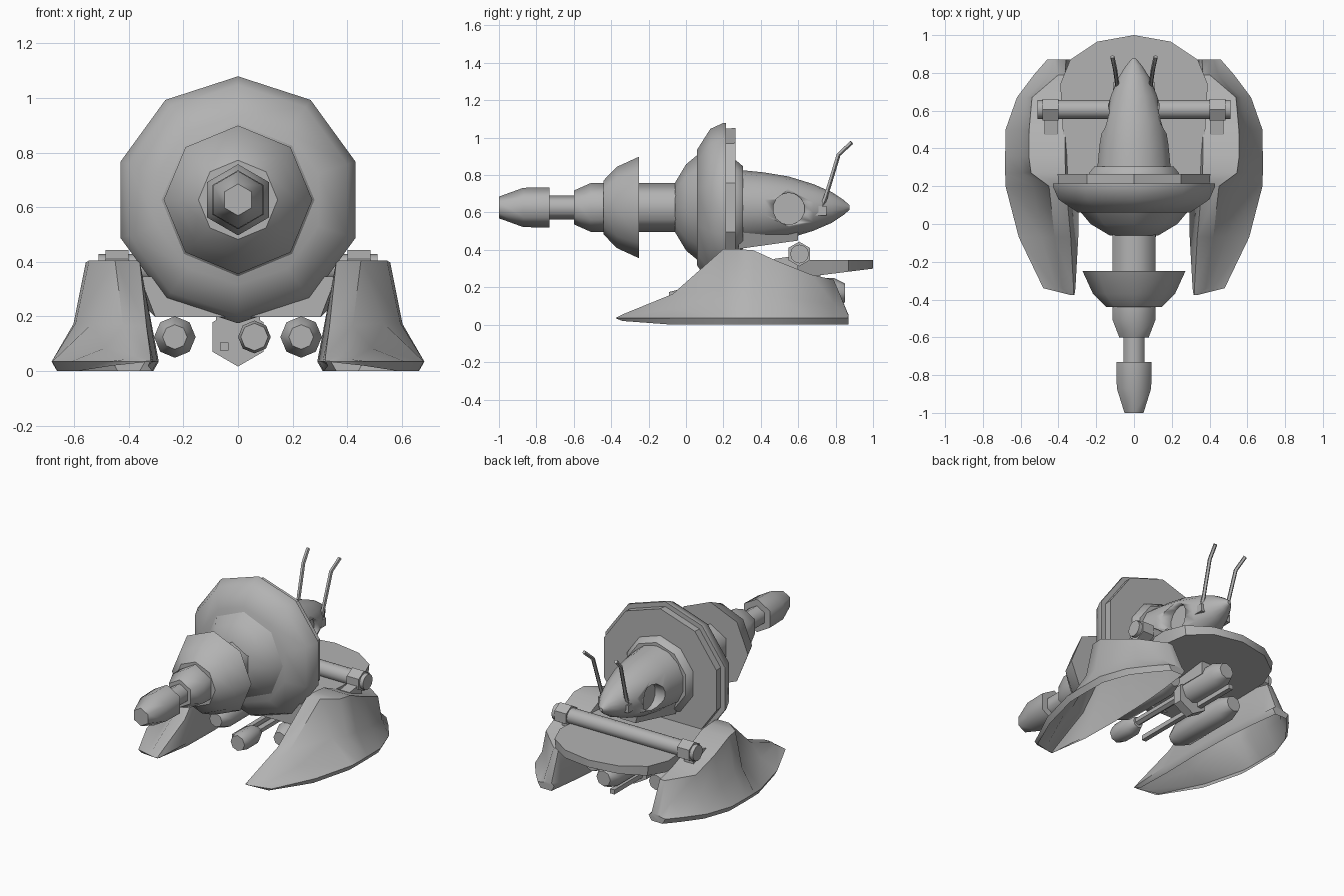
import bpy, bmesh, math
from mathutils import Vector

cube = bpy.data.objects.get("Cube")
if cube:
    bpy.data.objects.remove(cube, do_unlink=True)

grey = bpy.data.materials.new("hull_grey")
grey.use_nodes = True
GREY = (0.45, 0.45, 0.45, 1)
grey.diffuse_color = GREY
grey.node_tree.nodes["Principled BSDF"].inputs["Base Color"].default_value = GREY
AXIS_Z = 0.627


def loft(name, rings, angle=30, hollow=False):
    """Skin equal-length point rings and cap both ends; hollow leaves the last side open."""
    bm = bmesh.new()
    loops = [[bm.verts.new(p) for p in ring] for ring in rings]
    n = len(loops[0])
    for a, b in zip(loops, loops[1:]):
        for i in range(n - 1 if hollow else n):
            j = (i + 1) % n
            bm.faces.new((a[i], a[j], b[j], b[i]))
    bm.faces.new(loops[0])
    bm.faces.new(loops[-1])
    bmesh.ops.recalc_face_normals(bm, faces=bm.faces)
    mesh = bpy.data.meshes.new(name)
    bm.to_mesh(mesh)
    bm.free()
    mesh.materials.append(grey)
    ob = bpy.data.objects.new(name, mesh)
    bpy.context.collection.objects.link(ob)
    bpy.ops.object.select_all(action='DESELECT')
    bpy.context.view_layer.objects.active = ob
    ob.select_set(True)
    bpy.ops.object.shade_smooth_by_angle(angle=math.radians(angle))
    return ob


def lathe(name, profile, sides, x=0, z=AXIS_Z, angle=30):
    """Revolve (y, radius) pairs about a line along y."""
    return loft(name, [[(x + r * math.sin(math.tau * k / sides), y,
                         z + r * math.cos(math.tau * k / sides)) for k in range(sides)]
                       for y, r in profile], angle)


def crosswise(name, x0, x1, r, y, z, sides):
    """Prism running along x."""
    return loft(name, [[(x, y + r * math.sin(math.tau * k / sides),
                         z + r * math.cos(math.tau * k / sides)) for k in range(sides)]
                       for x in (x0, x1)], 35)


def box(name, x, y, z):
    return loft(name, [[(x[0], b, z[0]), (x[1], b, z[0]), (x[1], b, z[1]), (x[0], b, z[1])] for b in y])


def rod(name, points, r, sides=5):
    """Thin tube through points."""
    pts = [Vector(p) for p in points]
    rings = []
    for i, p in enumerate(pts):
        d = (pts[min(i + 1, len(pts) - 1)] - pts[max(i - 1, 0)]).normalized()
        u = d.cross(Vector((1, 0, 0))).normalized()
        v = d.cross(u)
        rings.append([p + r * (u * math.cos(math.tau * k / sides) + v * math.sin(math.tau * k / sides))
                      for k in range(sides)])
    return loft(name, rings)


# Forward barrel, from the tip back to the main disc
lathe("nozzle", [(-1, .058), (-.87, .105), (-.73, .108)], 6, angle=62)
lathe("nozzle_rod", [(-.75, .064), (-.58, .064)], 6, angle=62)
lathe("barrel_collar", [(-.6, .09), (-.51, .13), (-.43, .13)], 6, angle=62)
lathe("bell", [(-.44, .145), (-.37, .217), (-.25, .272)], 8, angle=46)
lathe("barrel", [(-.27, .13), (-.05, .13)], 6, angle=62)
lathe("disc_collar", [(-.06, .13), (0, .23), (.065, .284)], 8, angle=46)

# Main disc and its backing rings
lathe("main_disc", [(.06, .31), (.13, .42), (.2, .452), (.215, .452)], 10, angle=40)
lathe("disc_backing", [(.2, .42), (.265, .425)], 10)
lathe("rear_flange", [(.25, .25), (.27, .25), (.305, .22)], 10, angle=40)

# Tapered fuselage with a round recess on each side
fuselage = lathe("fuselage", [(.29, .2), (.42, .187), (.55, .165), (.68, .125),
                              (.78, .082), (.84, .042), (.875, .012)], 14, angle=40)
for s in (1, -1):
    cutter = crosswise("recess_cutter", s * .105, s * .3, .085, .55, .62, 14)
    cutter.hide_render = True
    mod = fuselage.modifiers.new("recess", 'BOOLEAN')
    mod.operation = 'DIFFERENCE'
    mod.object = cutter
    bpy.context.view_layer.objects.active = fuselage
    bpy.ops.object.modifier_apply(modifier=mod.name)
    bpy.data.objects.remove(cutter, do_unlink=True)

# Keel between fuselage and hull
loft("keel", [[(-w, y, .5), (w, y, .5), (w * .8, y, z), (-w * .8, y, z)]
              for y, w, z in ((.28, .15, .405), (.6, .07, .45))])

# Antennae on small feet
for s, side in ((1, "left"), (-1, "right")):
    rod(side + "_antenna", [(s * .09, .71, .59), (s * .09, .745, .68),
                            (s * .1, .815, .91), (s * .115, .885, .975)], .012)
    box(side + "_antenna_foot", (s * .07, s * .11), (.68, .75), (.585, .635))

# Flat rear hull: rounded tail, underside sloping down towards the front
outline = [(-.36, .18)]
outline += [(.39 * math.sin(math.radians(a)), .74 + .26 * math.cos(math.radians(a)))
            for a in range(-90, 91, 30)]
outline += [(.36, .18)]


def under(x, y):
    return (x * min(1, .84 + .2 * (y - .18)), y, .2 + .125 * (y - .2))


loft("rear_hull", [[under(x, y) for x, y in outline], [(x, y, .347) for x, y in outline]])

# Cross bar with end nuts and wedge-shaped bearing blocks
crosswise("cross_bar", -.51, .51, .05, .607, .378, 12)
for s, side in ((1, "left"), (-1, "right")):
    crosswise(side + "_bar_nut", s * .4, s * .485, .066, .605, .378, 6)
    loft(side + "_bearing_block", [[(s * .405, y, .25), (s * .475, y, .25), (s * .475, y, z), (s * .405, y, z)]
                                   for y, z in ((.47, .352), (.6, .37))])

# Side skirts, hollow below: y, rim inner, rim outer, top inner, top outer, top height
stations = [(-.375, .315, .34, .32, .335, .037), (-.34, .31, .48, .32, .38, .055),
            (-.07, .295, .61, .335, .42, .165), (.2, .29, .68, .36, .45, .405),
            (.27, .293, .682, .363, .545, .405), (.36, .295, .682, .365, .557, .398),
            (.5, .3, .68, .365, .555, .335), (.67, .315, .62, .365, .54, .268),
            (.79, .33, .53, .365, .4, .24), (.87, .34, .46, .36, .4, .05)]
for s, side in ((1, "left"), (-1, "right")):
    rings = []
    for y, a, b, ta, tb, h in stations:
        inset = min(.02, (b - a) * .3)
        base = max(0, .034 - .4 * (y + .375))
        section = [(a + inset, base), (a, .035), (ta, h), (tb, h),
                   (tb + (b - tb) * .36, .035 + (h - .035) * .38), (b, .035), (b - inset, base)]
        rings.append([(s * x, y, z) for x, z in section])
    loft(side + "_skirt", rings, 45, hollow=True)
    # Pod on the inner face of the skirt
    lathe(side + "_skirt_pod", [(.1, .045), (.17, .076), (.56, .076), (.64, .05)], 8,
          x=s * .231, z=.125, angle=46)

# Belly gear: tail pod with front flange, offset gun and guide bar
lathe("belly_flange", [(.48, .108), (.54, .108)], 6, z=.125)
lathe("belly_pod", [(.5, .08), (.79, .08), (.85, .05)], 8, z=.17, angle=46)
lathe("belly_gun", [(-.09, .05), (-.05, .06), (.06, .06), (.11, .035)], 8, x=.06, z=.125, angle=46)
lathe("gun_rod", [(.1, .025), (.5, .025)], 6, x=.06, z=.13)
box("guide_bar", (-.065, -.035), (.03, .83), (.075, .105))
loft("belly_mount", [[(-.08, y, .27), (.08, y, .27), (.08, y, .18), (-.08, y, .18)] for y in (.48, .72)])
